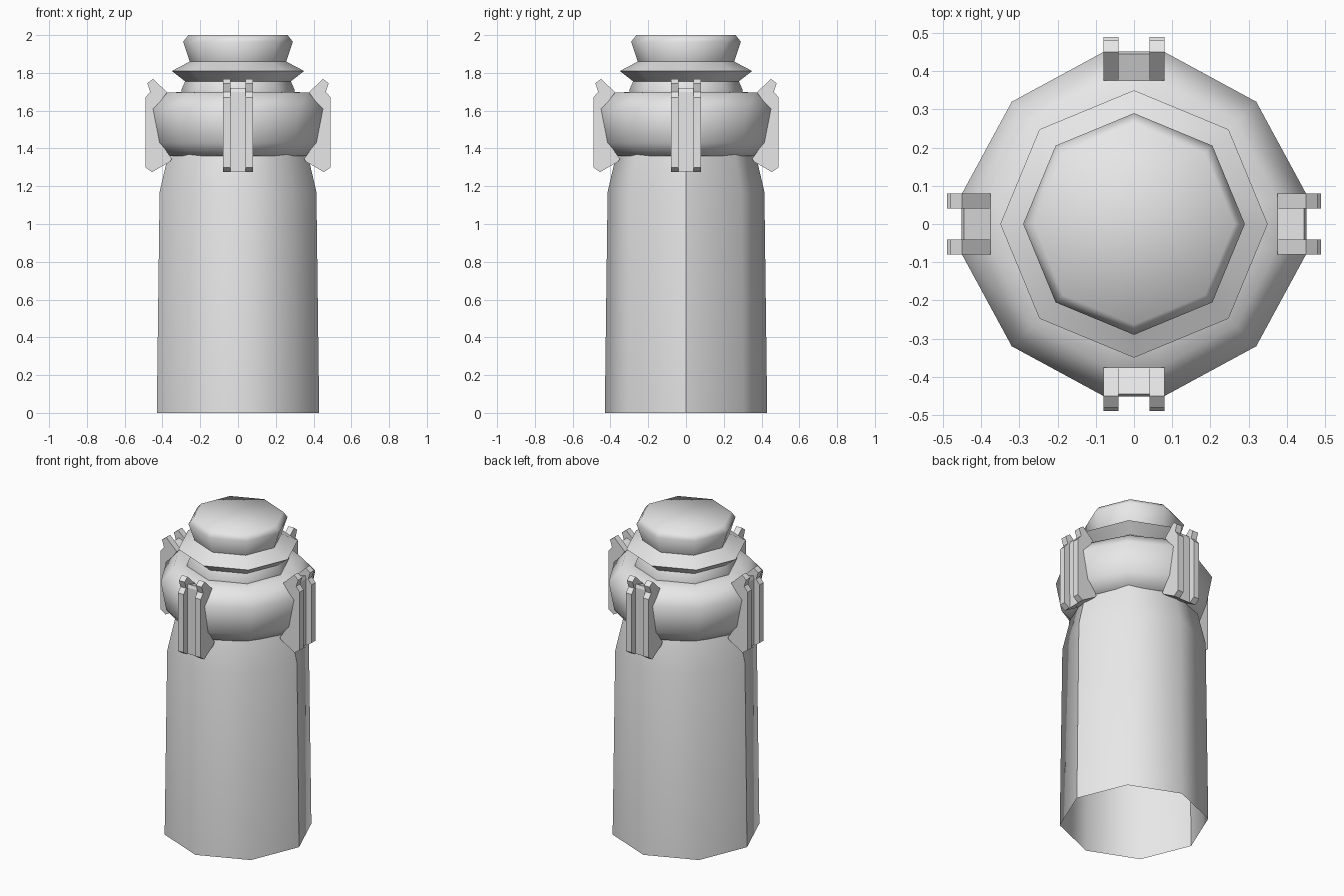
import bpy, bmesh, math
from mathutils import Matrix

if "Cube" in bpy.data.objects:
    bpy.data.objects.remove(bpy.data.objects["Cube"])

grey = bpy.data.materials.new("plain grey")
grey.diffuse_color = (0.8, 0.8, 0.8, 1)
grey.use_nodes = True
grey.node_tree.nodes["Principled BSDF"].inputs["Base Color"].default_value = grey.diffuse_color


def finish(bm, name, angle=None):
    bmesh.ops.recalc_face_normals(bm, faces=bm.faces)
    me = bpy.data.meshes.new(name)
    bm.to_mesh(me)
    bm.free()
    ob = bpy.data.objects.new(name, me)
    bpy.context.collection.objects.link(ob)
    me.materials.append(grey)
    if angle:
        bpy.ops.object.select_all(action='DESELECT')
        ob.select_set(True)
        bpy.context.view_layer.objects.active = ob
        bpy.ops.object.shade_smooth_by_angle(angle=math.radians(angle))
    return ob


def loft(name, outline, profile, angle, cap_top=False, seam=False):
    """Stack scaled copies of a unit outline along (radius, height) pairs."""
    bm = bmesh.new()
    rings = [[bm.verts.new((x * r, y * r, z)) for x, y in outline] for r, z in profile]
    n = len(outline)
    for a, b in zip(rings, rings[1:]):
        for i in range(n):
            j = (i + 1) % n
            bm.faces.new((a[i], a[j], b[j], b[i]))
    if cap_top:
        bm.faces.new(rings[-1])
    ob = finish(bm, name, angle)
    if seam:  # hard vertical seams on the left and right corners
        vs = ob.data.vertices
        for e in ob.data.edges:
            p, q = (vs[i].co for i in e.vertices)
            if abs(p.y) < 1e-4 and abs(q.y) < 1e-4 and p.x * q.x > 0:
                e.use_edge_sharp = True
    return ob


octagon = [(math.cos(i * math.pi / 4), math.sin(i * math.pi / 4)) for i in range(8)]

# twelve-sided outline: a narrow flat on each axis and a corner on each diagonal
collar_outline = []
for k in range(4):
    c, s = round(math.cos(k * math.pi / 2)), round(math.sin(k * math.pi / 2))
    for x, y in ((1, -0.178), (1, 0.178), (0.711, 0.711)):
        collar_outline.append((x * c - y * s, x * s + y * c))

# open-bottomed body, collar and neck
loft("body", octagon, [(0.43, 0), (0.415, 1.17), (0.365, 1.385)], 60, seam=True)
loft("collar", collar_outline,
     [(0.33, 1.36), (0.36, 1.36), (0.418, 1.43), (0.45, 1.61), (0.375, 1.695), (0.28, 1.70)], 70)
loft("neck", octagon,
     [(0.30, 1.69), (0.30, 1.71), (0.28, 1.755), (0.35, 1.81), (0.255, 1.86),
      (0.29, 1.965), (0.263, 2.0)], 60, cap_top=True)

# clips: two raised fins with a recessed strip between them
fin = [(0.35, 1.345), (0.36, 1.33), (0.455, 1.275), (0.49, 1.30), (0.49, 1.67), (0.465, 1.70),
       (0.48, 1.745), (0.45, 1.768), (0.375, 1.697), (0.44, 1.61), (0.41, 1.43)]
strip = [(0.35, 1.345), (0.36, 1.33), (0.45, 1.278), (0.452, 1.70), (0.445, 1.72),
         (0.375, 1.695), (0.44, 1.61), (0.41, 1.43)]


def plate(name, shape, y0, y1, turn):
    bm = bmesh.new()
    face = bm.faces.new([bm.verts.new((x, y0, z)) for x, z in shape])
    new = bmesh.ops.extrude_face_region(bm, geom=[face])["geom"]
    verts = [v for v in new if isinstance(v, bmesh.types.BMVert)]
    bmesh.ops.translate(bm, vec=(0, y1 - y0, 0), verts=verts)
    bm.transform(Matrix.Rotation(turn, 4, 'Z'))
    finish(bm, name)


for k, side in enumerate(("right", "back", "left", "front")):
    turn = k * math.pi / 2
    plate(side + "_clip_fin_a", fin, -0.08, -0.04, turn)
    plate(side + "_clip_fin_b", fin, 0.04, 0.08, turn)
    plate(side + "_clip_strip", strip, -0.04, 0.04, turn)
